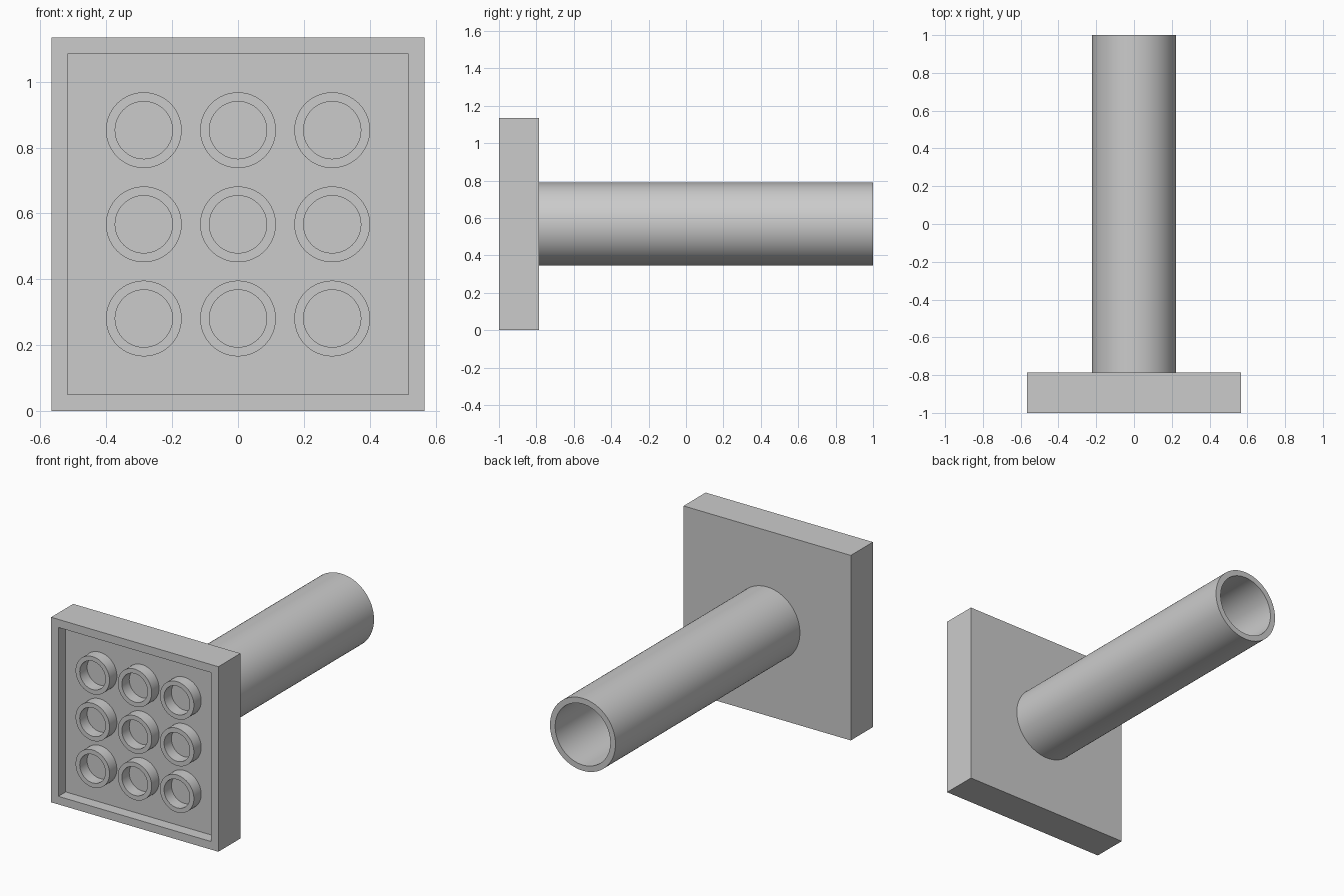
import bpy
import bmesh
import math
from mathutils import Matrix, Vector

cube = bpy.data.objects.get("Cube")
if cube:
    bpy.data.objects.remove(cube, do_unlink=True)

HALF, RIM = 0.567, 0.497            # plate half width, recess half width
FRONT, FLOOR, BACK, END = -1.0, -0.929, -0.786, 1.0
PITCH = 0.286                       # spacing of the sockets

grey = bpy.data.materials.new("plain grey")
grey.use_nodes = True
colour = (0.6, 0.6, 0.6, 1)
grey.diffuse_color = colour
grey.node_tree.nodes["Principled BSDF"].inputs["Base Color"].default_value = colour


def finish(name, bm, smooth=False):
    bmesh.ops.recalc_face_normals(bm, faces=bm.faces)
    mesh = bpy.data.meshes.new(name)
    bm.to_mesh(mesh)
    bm.free()
    mesh.materials.append(grey)
    obj = bpy.data.objects.new(name, mesh)
    bpy.context.collection.objects.link(obj)
    if smooth:
        bpy.ops.object.select_all(action="DESELECT")
        obj.select_set(True)
        bpy.context.view_layer.objects.active = obj
        bpy.ops.object.shade_smooth_by_angle(angle=math.radians(30))


def pipe(name, x, z, outer, inner, y0, y1, segments):
    """Hollow round tube along y: a rectangular wall section spun full circle."""
    bm = bmesh.new()
    section = [(outer, y0), (outer, y1), (inner, y1), (inner, y0)]
    verts = [bm.verts.new((x + r, y, z)) for r, y in section]
    edges = [bm.edges.new((verts[i], verts[i - 1])) for i in range(4)]
    bmesh.ops.spin(bm, geom=verts + edges, cent=(x, 0, z), axis=(0, 1, 0),
                   angle=math.tau, steps=segments)
    bmesh.ops.remove_doubles(bm, verts=bm.verts, dist=1e-5)
    finish(name, bm, smooth=True)


# Square plate with a shallow recess in its front
bm = bmesh.new()
size = Vector((2 * HALF, BACK - FRONT, 2 * HALF))
place = Matrix.Translation((0, (FRONT + BACK) / 2, HALF))
bmesh.ops.create_cube(bm, size=1, matrix=place @ Matrix.Diagonal(size).to_4x4())
bm.normal_update()
front = min(bm.faces, key=lambda f: f.calc_center_median().y)
bmesh.ops.inset_region(bm, faces=[front], thickness=HALF - RIM)
bmesh.ops.inset_region(bm, faces=[front], thickness=0)
for v in front.verts:
    v.co.y = FLOOR
finish("front_plate", bm)

# Grid of ring sockets, flush with the plate rim
for row in (-1, 0, 1):
    for col in (-1, 0, 1):
        pipe(f"socket_ring_{row + 2}_{col + 2}", col * PITCH, HALF + row * PITCH,
             0.115, 0.087, FRONT, FLOOR, 64)

# Long hollow handle behind the plate
pipe("handle_tube", 0, HALF, 0.222, 0.187, BACK, END, 96)
